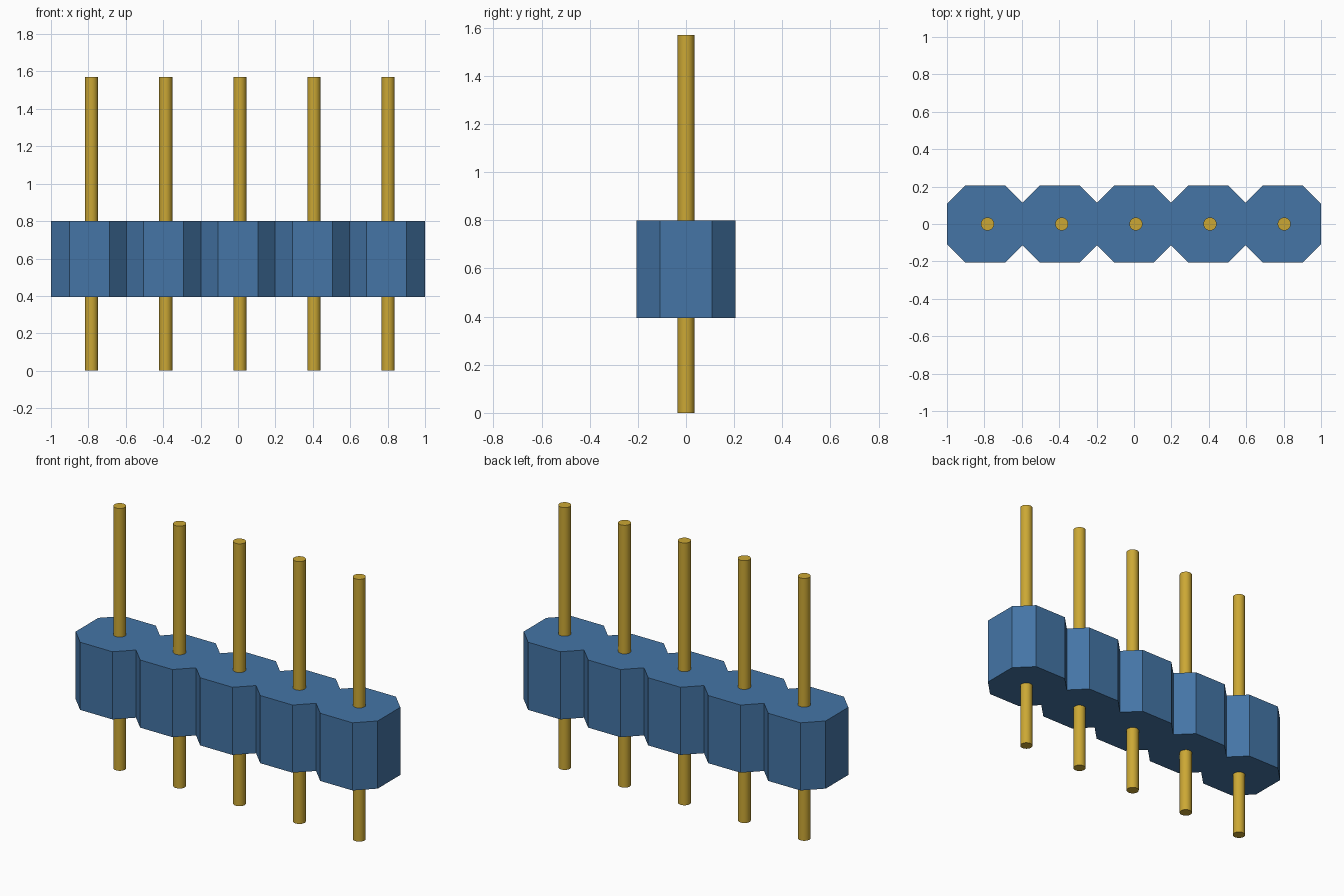
import bpy
import bmesh
import math

cube = bpy.data.objects.get("Cube")
if cube:
    bpy.data.objects.remove(cube, do_unlink=True)

COUNT = 5
PITCH = 0.3975            # spacing of housing cells
HALF = 0.205              # half depth of a cell
FLAT = 0.107              # half length of an octagon side
BODY_Z = (0.395, 0.80)
PIN_R, PIN_TOP = 0.035, 1.57


def make_material(name, rgb):
    mat = bpy.data.materials.new(name)
    mat.use_nodes = True
    color = (*rgb, 1.0)
    mat.diffuse_color = color
    mat.node_tree.nodes["Principled BSDF"].inputs["Base Color"].default_value = color
    return mat


def make_object(name, bm, mat):
    bmesh.ops.recalc_face_normals(bm, faces=bm.faces)
    mesh = bpy.data.meshes.new(name)
    bm.to_mesh(mesh)
    bm.free()
    mesh.materials.append(mat)
    obj = bpy.data.objects.new(name, mesh)
    bpy.context.collection.objects.link(obj)
    return obj


blue = make_material("blue plastic", (0.058, 0.178, 0.38))
gold = make_material("gold metal", (0.60, 0.39, 0.035))

# Housing outline: a row of merged octagons, front edge then mirrored back edge
centers = [(i - (COUNT - 1) / 2) * PITCH for i in range(COUNT)]
notch_y = FLAT + HALF - PITCH / 2
front = [(-1.0, -FLAT)]
for i, cx in enumerate(centers):
    front += [(cx - FLAT, -HALF), (cx + FLAT, -HALF)]
    if i < COUNT - 1:
        front.append((cx + PITCH / 2, -notch_y))
front.append((1.0, -FLAT))
outline = front + [(x, -y) for x, y in reversed(front)]

# Housing: extruded outline
bm = bmesh.new()
base = bm.faces.new([bm.verts.new((x, y, BODY_Z[0])) for x, y in outline])
extruded = bmesh.ops.extrude_face_region(bm, geom=[base], use_keep_orig=True)
top_verts = [g for g in extruded["geom"] if isinstance(g, bmesh.types.BMVert)]
bmesh.ops.translate(bm, verts=top_verts, vec=(0, 0, BODY_Z[1] - BODY_Z[0]))
make_object("housing", bm, blue)

# Pins: round rods through every cell, set slightly off the cell centre
for i in range(COUNT):
    bm = bmesh.new()
    bmesh.ops.create_cone(bm, cap_ends=True, segments=24, radius1=PIN_R,
                          radius2=PIN_R, depth=PIN_TOP)
    pin = make_object(f"pin_{i + 1}", bm, gold)
    pin.location = (0.01 + (i - (COUNT - 1) / 2) * 0.3965, 0, PIN_TOP / 2)
    bpy.ops.object.select_all(action='DESELECT')
    pin.select_set(True)
    bpy.context.view_layer.objects.active = pin
    bpy.ops.object.shade_smooth_by_angle(angle=math.radians(35))
